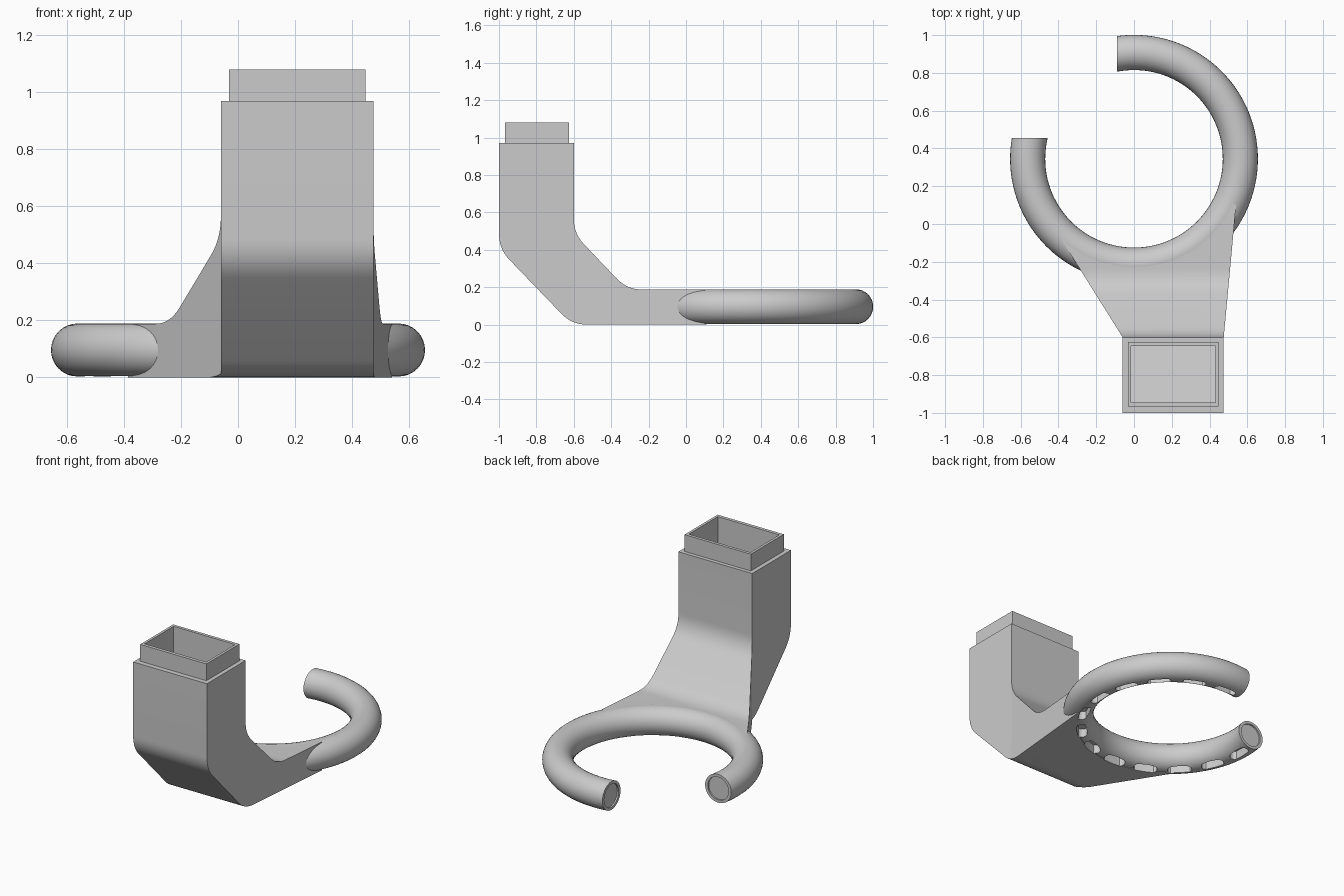
import bpy, bmesh, math
from mathutils import Vector, Matrix

old = bpy.data.objects.get("Cube")
if old:
    bpy.data.objects.remove(old, do_unlink=True)

grey = bpy.data.materials.new("plain grey")
grey.use_nodes = True
colour = (0.6, 0.6, 0.6, 1)
grey.diffuse_color = colour
grey.node_tree.nodes["Principled BSDF"].inputs["Base Color"].default_value = colour

CENTRE = Vector((0, 0.345, 0.096))
RING_R, TUBE_R = 0.563, 0.093
GAP_X, GAP_Y = -0.09, 0.455


def make(name, bm):
    bmesh.ops.recalc_face_normals(bm, faces=bm.faces)
    mesh = bpy.data.meshes.new(name)
    bm.to_mesh(mesh)
    bm.free()
    mesh.materials.append(grey)
    obj = bpy.data.objects.new(name, mesh)
    bpy.context.collection.objects.link(obj)
    return obj


def prism(name, points, shift):
    """Extrude a closed outline along a vector."""
    bm = bmesh.new()
    face = bm.faces.new([bm.verts.new(p) for p in points])
    out = bmesh.ops.extrude_face_region(bm, geom=[face])
    verts = [v for v in out["geom"] if isinstance(v, bmesh.types.BMVert)]
    bmesh.ops.translate(bm, verts=verts, vec=shift)
    return make(name, bm)


def box(name, x, y, z):
    pts = [(x[0], y[0], z[0]), (x[1], y[0], z[0]), (x[1], y[1], z[0]), (x[0], y[1], z[0])]
    return prism(name, pts, (0, 0, z[1] - z[0]))


def boolean(obj, other, operation="DIFFERENCE"):
    mod = obj.modifiers.new("cut", "BOOLEAN")
    mod.operation, mod.object, mod.solver = operation, other, "EXACT"
    bpy.context.view_layer.objects.active = obj
    bpy.ops.object.modifier_apply(modifier=mod.name)
    other.hide_render = True


def smooth(obj, angle):
    bpy.ops.object.select_all(action="DESELECT")
    obj.select_set(True)
    bpy.context.view_layer.objects.active = obj
    bpy.ops.object.shade_smooth_by_angle(angle=math.radians(angle))


def rounded(before, corner, after, reach=0.08, steps=8):
    """Points of a soft bend at a corner."""
    b, c, a = Vector(before), Vector(corner), Vector(after)
    p, q = c + (b - c).normalized() * reach, c + (a - c).normalized() * reach
    ts = [i / steps for i in range(steps + 1)]
    return [p * (1 - t) ** 2 + c * 2 * t * (1 - t) + q * t * t for t in ts]


# Duct: bent side profile trimmed by a flared plan outline
outer = [(-1, 0.97), (-1, 0.405), (-0.61, 0), (0.3, 0)]
inner = [(0.3, 0.188), (-0.315, 0.188), (-0.6, 0.487), (-0.6, 0.97)]
profile = []
for line in (outer, inner):
    profile += [Vector(line[0])] + rounded(*line[:3]) + rounded(*line[1:]) 
    if line is outer or line is inner:
        profile.append(Vector(line[3]))
duct = prism("duct", [(-1, p.x, p.y) for p in profile], (2, 0, 0))

start, end = math.radians(225), math.radians(336)
arc = [start + (end - start) * i / 32 for i in range(33)]
plan = [(-0.06, -0.6), (-0.06, -1.1), (0.475, -1.1), (0.475, -0.6), (0.54, 0.1)]
plan += [(0.567 * math.cos(a), CENTRE.y + 0.567 * math.sin(a)) for a in reversed(arc)]
trim = prism("plan_trim", [(x, y, -0.5) for x, y in plan], (0, 0, 2))
boolean(duct, trim, "INTERSECT")

# Collar at the mouth of the duct
collar = box("collar", (-0.032, 0.448), (-0.967, -0.625), (0.94, 1.08))

# Hollow passage through collar and duct
hollow = [(-0.945, 1.3), (-0.945, 0.46), (-0.645, 0.14), (-0.645, 1.3)]
passage = prism("passage_cutter", [(-0.015, y, z) for y, z in hollow], (0.446, 0, 0))
boolean(duct, passage)
boolean(collar, passage)

# Open ring of round tube
bpy.ops.mesh.primitive_torus_add(location=CENTRE, major_radius=RING_R, minor_radius=TUBE_R,
                                 major_segments=112, minor_segments=32)
ring = bpy.context.object
ring.name = "ring"
ring.data.materials.clear()
ring.data.materials.append(grey)
gap = box("gap_cutter", (-1, GAP_X), (GAP_Y, 1.3), (-0.5, 0.5))
boolean(ring, gap)

# Shallow recess in both ring ends
bm = bmesh.new()
dx, dy = GAP_X, GAP_Y - CENTRE.y
ends = [(Vector((GAP_X, CENTRE.y + math.sqrt(RING_R ** 2 - dx ** 2), CENTRE.z)), "Y"),
        (Vector((-math.sqrt(RING_R ** 2 - dy ** 2), GAP_Y, CENTRE.z)), "X")]
for place, axis in ends:
    turn = Matrix.Translation(place) @ Matrix.Rotation(math.pi / 2, 4, axis)
    bmesh.ops.create_cone(bm, cap_ends=True, segments=32, radius1=0.075, radius2=0.075,
                          depth=0.02, matrix=turn)
boolean(ring, make("end_recess_cutter", bm))

# Rounded outlet slots along the underside of the ring
bm = bmesh.new()
for i in range(13):
    angle = math.radians(313.5 + 22.4 * (i - 6))
    new = bmesh.ops.create_cone(bm, cap_ends=True, segments=12, radius1=0.03, radius2=0.03,
                                depth=0.2)["verts"]
    for v in new:
        v.co.y += math.copysign(0.045, v.co.y) if abs(v.co.y) > 0.001 else 0
    spot = Vector((0.545 * math.cos(angle), CENTRE.y + 0.545 * math.sin(angle), -0.04))
    bmesh.ops.transform(bm, verts=new,
                        matrix=Matrix.Translation(spot) @ Matrix.Rotation(angle, 4, "Z"))
slots = make("slot_cutter", bm)
boolean(ring, slots)
boolean(duct, slots)

smooth(ring, 35)
smooth(duct, 20)

# Remove the finished cutting helpers
for helper in (trim, passage, gap, slots, bpy.data.objects["end_recess_cutter"]):
    bpy.data.objects.remove(helper, do_unlink=True)
